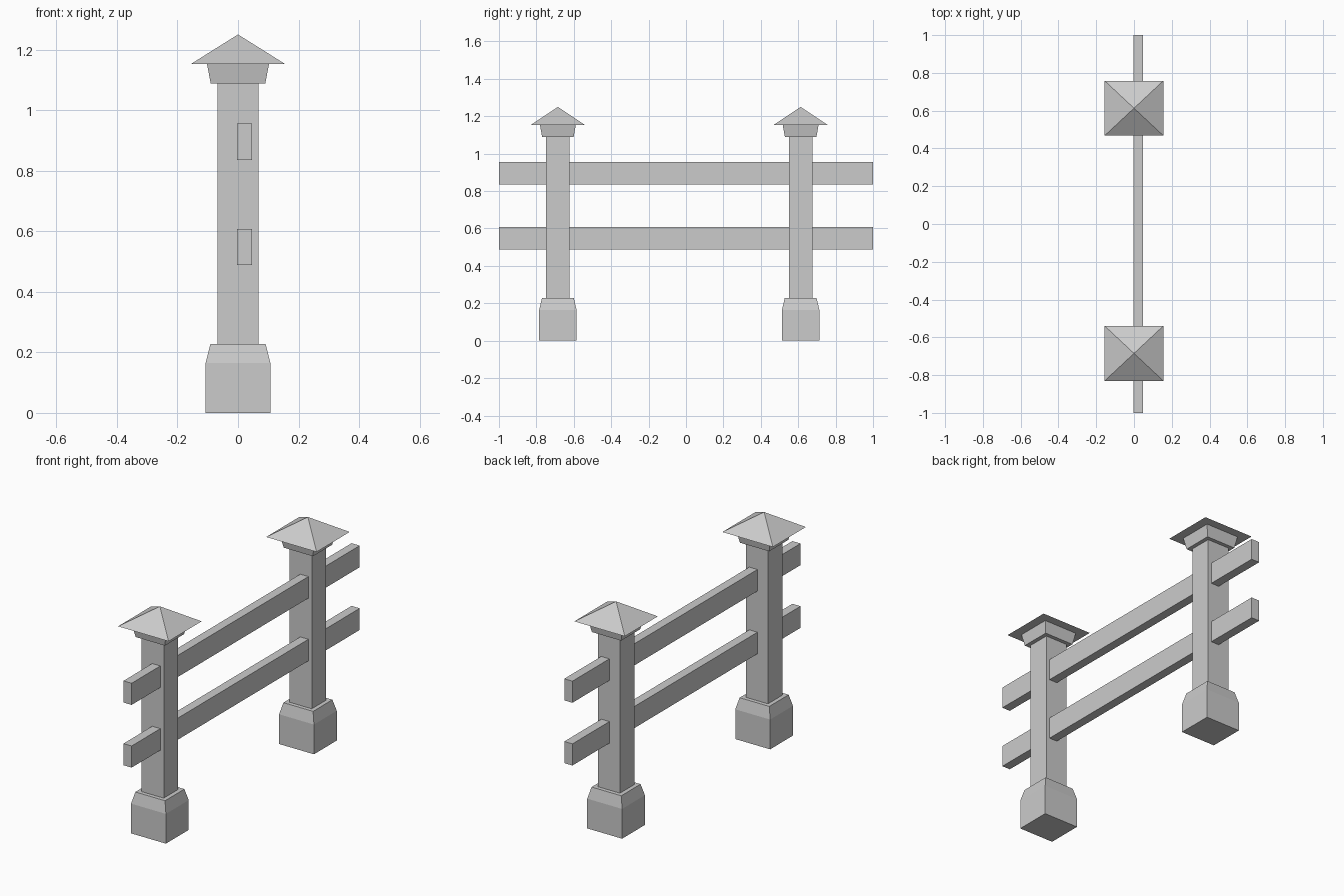
import bpy
import bmesh

cube = bpy.data.objects.get("Cube")
if cube:
    bpy.data.objects.remove(cube, do_unlink=True)

grey = bpy.data.materials.new("plain_grey")
grey.use_nodes = True
GREY = (0.6, 0.6, 0.6, 1)
grey.diffuse_color = GREY
grey.node_tree.nodes["Principled BSDF"].inputs["Base Color"].default_value = GREY


def stacked(name, sections, x=0, y=0):
    """Loft rectangles given as (z, half x, half y); a zero half width makes a tip."""
    bm = bmesh.new()
    rings = []
    for z, hx, hy in sections:
        corners = [(0, 0)] if hx == 0 else [(-1, -1), (1, -1), (1, 1), (-1, 1)]
        rings.append([bm.verts.new((x + sx * hx, y + sy * hy, z)) for sx, sy in corners])
    for low, high in zip(rings, rings[1:]):
        for i in range(4):
            j = (i + 1) % 4
            if len(high) == 1:
                bm.faces.new((low[i], low[j], high[0]))
            else:
                bm.faces.new((low[i], low[j], high[j], high[i]))
    bm.faces.new(rings[0][::-1])
    if len(rings[-1]) == 4:
        bm.faces.new(rings[-1])
    bmesh.ops.recalc_face_normals(bm, faces=bm.faces)
    mesh = bpy.data.meshes.new(name)
    bm.to_mesh(mesh)
    bm.free()
    mesh.materials.append(grey)
    obj = bpy.data.objects.new(name, mesh)
    bpy.context.collection.objects.link(obj)
    return obj


# Posts with footing, collar and pyramid cap
for side, y in (("front", -0.685), ("back", 0.613)):
    stacked(side + "_footing", [(0, 0.107, 0.1), (0.165, 0.107, 0.1), (0.228, 0.091, 0.085)], y=y)
    stacked(side + "_post", [(0.2, 0.068, 0.063), (1.1, 0.068, 0.063)], y=y)
    stacked(side + "_collar", [(1.088, 0.09, 0.084), (1.155, 0.103, 0.096)], y=y)
    stacked(side + "_cap", [(1.153, 0.155, 0.145), (1.25, 0, 0)], y=y)

# Horizontal rails running through both posts
for level, bottom in (("lower", 0.488), ("upper", 0.836)):
    stacked(level + "_rail", [(bottom, 0.025, 1), (bottom + 0.12, 0.025, 1)], x=0.022)
